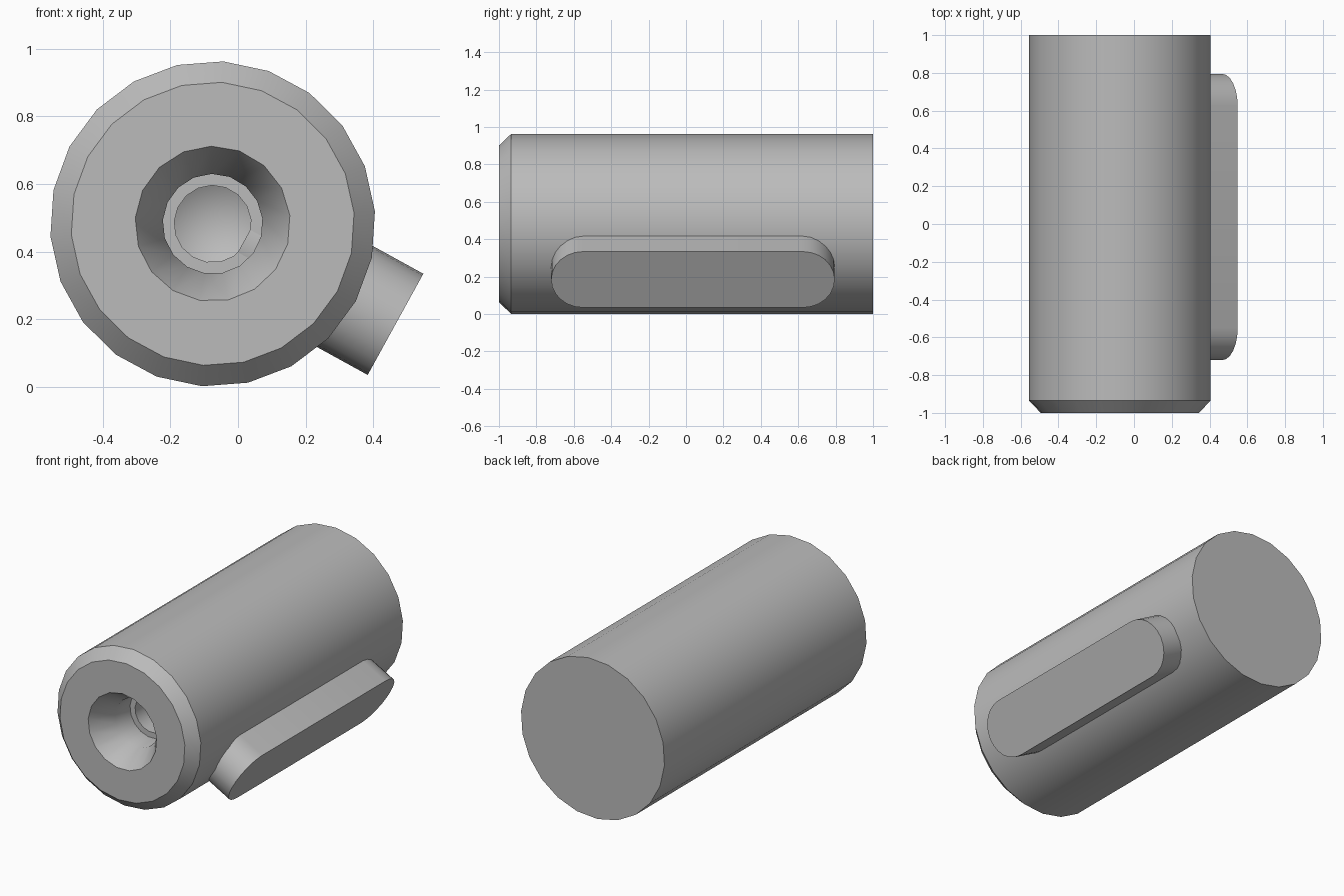
import bpy, bmesh, math
from mathutils import Matrix, Vector

if "Cube" in bpy.data.objects:
    bpy.data.objects.remove(bpy.data.objects["Cube"])

CENTRE = Vector((-0.075, 0, 0.482))

steel = bpy.data.materials.new("grey steel")
steel.use_nodes = True
steel.diffuse_color = (0.5, 0.5, 0.5, 1)
steel.node_tree.nodes["Principled BSDF"].inputs["Base Color"].default_value = (0.5, 0.5, 0.5, 1)


def finish(bm, name):
    bmesh.ops.recalc_face_normals(bm, faces=bm.faces)
    mesh = bpy.data.meshes.new(name)
    bm.to_mesh(mesh)
    bm.free()
    mesh.materials.append(steel)
    obj = bpy.data.objects.new(name, mesh)
    bpy.context.collection.objects.link(obj)
    bpy.ops.object.select_all(action="DESELECT")
    obj.select_set(True)
    bpy.context.view_layer.objects.active = obj
    bpy.ops.object.shade_smooth_by_angle(angle=math.radians(30))
    return obj


def ring(bm, radius, y, sides, start):
    angles = [math.radians(start) + math.tau * i / sides for i in range(sides)]
    return [bm.verts.new((radius * math.cos(a), y, radius * math.sin(a))) for a in angles]


def skin(bm, profile, sides, start):
    """Join rings of one side count; return the first and last ring."""
    rings = [ring(bm, r, y, sides, start) for r, y in profile]
    for a, b in zip(rings, rings[1:]):
        for i in range(sides):
            j = (i + 1) % sides
            bm.faces.new((a[i], a[j], b[j], b[i]))
    return rings[0], rings[-1]


def loop_edges(bm, verts):
    return [bm.edges.get((verts[i - 1], verts[i])) for i in range(len(verts))]


# Shaft: chamfered outside and stepped centre hole with a drill point
bm = bmesh.new()
back, front = skin(bm, [(0.482, 1), (0.482, -0.935), (0.42, -1)], 22, 4.4)
bm.faces.new(back)
mouth, bottom = skin(bm, [(0.23, -1), (0.148, -0.86), (0.148, -0.716),
                          (0.114, -0.716), (0.114, 0.05)], 17, 91)
tip = bm.verts.new((0, 0.115, 0))
for i in range(len(bottom)):
    bm.faces.new((bottom[i - 1], bottom[i], tip))
bmesh.ops.triangle_fill(bm, use_beauty=True, normal=(0, -1, 0),
                        edges=loop_edges(bm, front) + loop_edges(bm, mouth))
finish(bm, "shaft").location = CENTRE

# Key: round-ended bar set into the shaft, pointing down towards its left side
bm = bmesh.new()
half_width, half_flat, inner, outer = 0.171, 0.587, 0.106, 0.618
outline = []
for side in (1, -1):
    for i in range(13):
        a = math.pi * i / 12
        outline.append((side * (half_flat + half_width * math.sin(a)),
                        side * half_width * math.cos(a)))
base = bm.faces.new([bm.verts.new((inner, y, z)) for y, z in outline])
top = bmesh.ops.extrude_face_region(bm, geom=[base])["geom"]
bmesh.ops.translate(bm, vec=(outer - inner, 0, 0),
                    verts=[v for v in top if isinstance(v, bmesh.types.BMVert)])
if not any(f.calc_center_median().x < inner + 0.001 for f in bm.faces):
    bm.faces.new([v for v in base.verts])
bmesh.ops.rotate(bm, verts=bm.verts, cent=(0, 0, 0),
                 matrix=Matrix.Rotation(math.radians(28.8), 3, "Y"))
finish(bm, "key").location = CENTRE + Vector((0, 0.037, 0))
